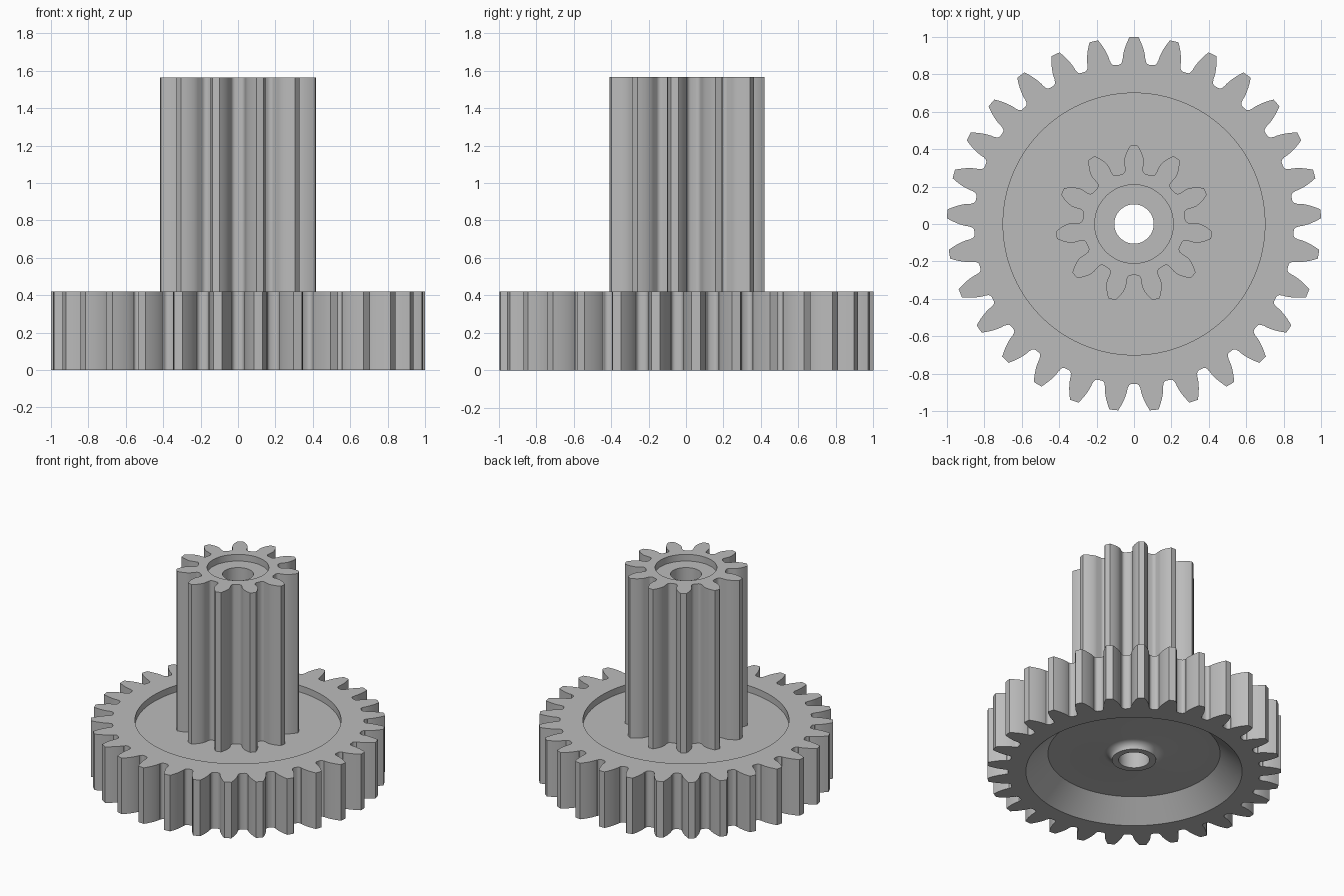
import bpy
import bmesh
from math import pi, sin, cos, tan, acos, radians

cube = bpy.data.objects.get("Cube")
if cube:
    bpy.data.objects.remove(cube, do_unlink=True)

# Shared material
grey = bpy.data.materials.new("plain grey")
grey.use_nodes = True
GREY = (0.5, 0.5, 0.5, 1)
grey.diffuse_color = GREY
grey.node_tree.nodes["Principled BSDF"].inputs["Base Color"].default_value = GREY

# Proportions
MODULE = 2 / 31
PRESSURE = radians(20)
BORE, COUNTERBORE = 0.105, 0.21
WEB_TOP, WEB_BOTTOM = 0.37, 0.14
RIM_TOP, SHAFT_TOP = 0.42, 1.565


def involute(a):
    return tan(a) - a


def gear_outline(teeth, fillet=0.022, steps=7):
    """Polar (angle, radius) outline of an involute gear, a tooth on +y."""
    pitch = MODULE * teeth / 2
    tip, root = pitch + MODULE, pitch - 1.25 * MODULE
    base = pitch * cos(PRESSURE)
    side = []
    # Involute flank from tip to base circle
    for i in range(steps + 1):
        r = tip + (base - tip) * i / steps
        half = pi / (2 * teeth) + involute(PRESSURE) - involute(acos(min(1, base / r)))
        side.append((half, r))
    # Rounded root
    foot = side[-1][0] + 0.003
    for i in range(5):
        t = pi / 2 * i / 4
        side.append((foot + fillet * (1 - cos(t)) / root, root + fillet * (1 - sin(t))))
    tooth = [(-a, r) for a, r in reversed(side)] + [(0, tip)] + side
    return [(pi / 2 + 2 * pi * k / teeth + a, r) for k in range(teeth) for a, r in tooth]


def loft(name, outline, sections):
    """Join closed rings; a section is (radius, z), radius None = toothed outline."""
    bm = bmesh.new()
    rings = [[bm.verts.new(((radius or r) * cos(a), (radius or r) * sin(a), z))
              for a, r in outline] for radius, z in sections]
    n = len(outline)
    for j, ring in enumerate(rings):
        nxt = rings[(j + 1) % len(rings)]
        for i in range(n):
            k = (i + 1) % n
            bm.faces.new((ring[i], ring[k], nxt[k], nxt[i]))
    bmesh.ops.recalc_face_normals(bm, faces=bm.faces)
    mesh = bpy.data.meshes.new(name)
    bm.to_mesh(mesh)
    bm.free()
    mesh.materials.append(grey)
    obj = bpy.data.objects.new(name, mesh)
    bpy.context.collection.objects.link(obj)
    bpy.ops.object.select_all(action='DESELECT')
    obj.select_set(True)
    bpy.context.view_layer.objects.active = obj
    bpy.ops.object.shade_smooth_by_angle(angle=radians(30))
    return obj


# Large gear: toothed rim, recessed web, flared boss and dished underside
boss = [(0.207 - 0.057 * sin(t), WEB_BOTTOM - 0.05 * (1 - cos(t)))
        for t in (pi / 2 * i / 6 for i in range(6, -1, -1))]
loft("large_gear", gear_outline(29),
     [(None, 0), (None, RIM_TOP), (0.70, RIM_TOP), (0.70, WEB_TOP),
      (BORE, WEB_TOP), (BORE, boss[0][1])] + boss +
     [(0.585, WEB_BOTTOM), (0.735, 0)])

# Small gear: tall pinion with a counterbored top
loft("small_gear", gear_outline(11),
     [(None, WEB_TOP), (None, SHAFT_TOP), (COUNTERBORE, SHAFT_TOP),
      (COUNTERBORE, SHAFT_TOP - 0.05), (BORE, SHAFT_TOP - 0.05), (BORE, WEB_TOP)])
